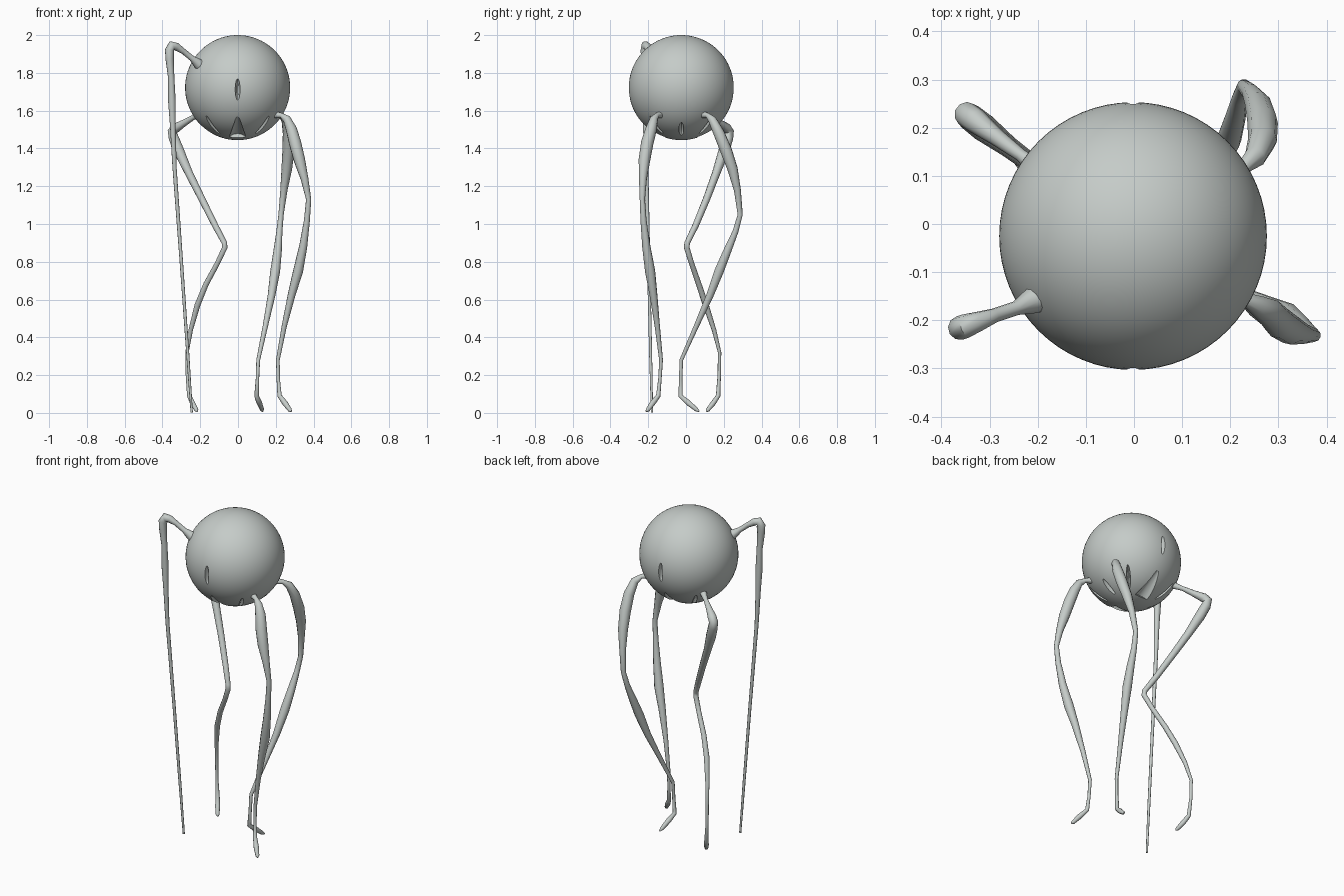
import bpy, math
from mathutils import Vector

CENTRE = Vector((-0.002, -0.025, 1.722))
R = 0.278

grey = bpy.data.materials.new("pale_grey")
grey.diffuse_color = (0.56, 0.60, 0.58, 1)


def direction(azimuth, elevation):
    a, e = math.radians(azimuth), math.radians(elevation)
    return Vector((math.cos(a) * math.cos(e), math.sin(a) * math.cos(e), math.sin(e)))


def activate(ob):
    bpy.ops.object.select_all(action='DESELECT')
    ob.select_set(True)
    bpy.context.view_layer.objects.active = ob


# Round body
bpy.ops.mesh.primitive_uv_sphere_add(segments=64, ring_count=40, radius=R, location=CENTRE)
body = bpy.context.object
body.name = "body"
body.data.materials.append(grey)


def cut(cutter):
    """Carve the cutter out of the body, then discard it."""
    mod = body.modifiers.new("cut", 'BOOLEAN')
    mod.operation, mod.solver, mod.object = 'DIFFERENCE', 'EXACT', cutter
    activate(body)
    bpy.ops.object.modifier_apply(modifier=mod.name)
    bpy.data.objects.remove(cutter)


def slit(azimuth, elevation, half_width, half_height, depth):
    """Lens-shaped groove running up the body surface."""
    out = direction(azimuth, elevation)
    bpy.ops.mesh.primitive_uv_sphere_add(segments=16, ring_count=12, radius=1,
                                         location=CENTRE + out * R)
    c = bpy.context.object
    c.scale = (half_width, depth, half_height)
    c.rotation_euler = (math.radians(elevation), 0, math.radians(azimuth - 90))
    cut(c)


def notch(azimuth):
    """Wedge that opens towards the underside."""
    top = CENTRE + direction(azimuth, -25) * R
    low = CENTRE + direction(azimuth, -72) * R
    axis = top - low
    bpy.ops.mesh.primitive_cone_add(vertices=16, radius1=0.05, radius2=0,
                                    depth=axis.length, location=(top + low) / 2
                                    + direction(azimuth, -48) * 0.022)
    c = bpy.context.object
    c.rotation_mode = 'QUATERNION'
    c.rotation_quaternion = axis.to_track_quat('Z', 'Y')
    cut(c)


# Eye-like slits front and back, wedges and narrow slits round the underside
for az in (-90, 90):
    slit(az, -2, 0.013, 0.058, 0.03)
    notch(az)
for az in (0, 180):
    slit(az, -53, 0.013, 0.055, 0.03)
for az in (-45, 45, 135, 225):
    slit(az, -47, 0.011, 0.075, 0.025)
activate(body)
bpy.ops.object.shade_smooth_by_angle(angle=math.radians(30))


def limb(name, points):
    """Tapered tube through (x, y, z, radius) points."""
    cu = bpy.data.curves.new(name, 'CURVE')
    cu.dimensions = '3D'
    cu.bevel_depth = 1.0
    cu.bevel_resolution = 3
    cu.use_fill_caps = True
    sp = cu.splines.new('POLY')
    sp.points.add(len(points) - 1)
    for p, (x, y, z, r) in zip(sp.points, points):
        p.co = (x, y, z, 1)
        p.radius = r
    ob = bpy.data.objects.new(name, cu)
    bpy.context.collection.objects.link(ob)
    activate(ob)
    bpy.ops.object.convert(target='MESH')
    ob = bpy.context.object
    ob.data.materials.clear()
    ob.data.materials.append(grey)
    bpy.ops.object.shade_smooth_by_angle(angle=math.radians(60))


# Long straight limb with a raised elbow
limb("raised_front_left_limb", [
    (-0.185, -0.145, 1.830, 0.036), (-0.215, -0.162, 1.852, 0.026),
    (-0.245, -0.175, 1.878, 0.015), (-0.29, -0.190, 1.915, 0.015),
    (-0.325, -0.203, 1.938, 0.021), (-0.350, -0.212, 1.945, 0.025),
    (-0.362, -0.216, 1.920, 0.025), (-0.362, -0.217, 1.875, 0.022),
    (-0.354, -0.215, 1.78, 0.017), (-0.350, -0.214, 1.65, 0.020),
    (-0.345, -0.213, 1.52, 0.015), (-0.336, -0.210, 1.30, 0.011),
    (-0.300, -0.198, 0.80, 0.009), (-0.265, -0.187, 0.30, 0.008),
    (-0.245, -0.180, 0.003, 0.006)])

# Bent back left leg
limb("back_left_leg", [
    (-0.195, 0.110, 1.585, 0.020), (-0.235, 0.143, 1.565, 0.013),
    (-0.285, 0.180, 1.535, 0.018), (-0.330, 0.215, 1.508, 0.026),
    (-0.348, 0.228, 1.490, 0.026), (-0.340, 0.222, 1.455, 0.028),
    (-0.312, 0.200, 1.385, 0.029), (-0.260, 0.160, 1.27, 0.022),
    (-0.190, 0.108, 1.13, 0.019), (-0.120, 0.050, 0.99, 0.017),
    (-0.072, 0.006, 0.90, 0.015), (-0.070, 0.004, 0.875, 0.015),
    (-0.110, 0.030, 0.79, 0.014), (-0.170, 0.068, 0.68, 0.015),
    (-0.215, 0.105, 0.57, 0.016), (-0.250, 0.148, 0.44, 0.012),
    (-0.270, 0.178, 0.32, 0.009), (-0.268, 0.176, 0.20, 0.009),
    (-0.258, 0.170, 0.09, 0.012), (-0.240, 0.143, 0.05, 0.014),
    (-0.220, 0.115, 0.015, 0.011), (-0.215, 0.108, 0.008, 0.004)])

# Bowed front right leg
limb("front_right_leg", [
    (0.190, -0.130, 1.580, 0.020), (0.230, -0.155, 1.575, 0.013),
    (0.258, -0.170, 1.555, 0.022), (0.283, -0.185, 1.50, 0.030),
    (0.302, -0.205, 1.43, 0.033), (0.325, -0.220, 1.34, 0.031),
    (0.352, -0.228, 1.24, 0.021), (0.374, -0.231, 1.13, 0.014),
    (0.365, -0.225, 1.02, 0.016), (0.345, -0.210, 0.88, 0.022),
    (0.318, -0.190, 0.75, 0.027), (0.285, -0.173, 0.63, 0.021),
    (0.245, -0.152, 0.46, 0.014), (0.211, -0.132, 0.28, 0.010),
    (0.213, -0.138, 0.18, 0.009), (0.220, -0.147, 0.09, 0.012),
    (0.250, -0.178, 0.05, 0.015), (0.275, -0.203, 0.015, 0.011),
    (0.282, -0.211, 0.008, 0.004)])

# Bowed back right leg
limb("back_right_leg", [
    (0.185, 0.085, 1.580, 0.020), (0.225, 0.115, 1.575, 0.013),
    (0.252, 0.140, 1.550, 0.023), (0.267, 0.175, 1.48, 0.030),
    (0.267, 0.212, 1.39, 0.032), (0.258, 0.247, 1.29, 0.028),
    (0.243, 0.272, 1.18, 0.019), (0.228, 0.287, 1.05, 0.014),
    (0.219, 0.262, 0.96, 0.016), (0.210, 0.220, 0.86, 0.022),
    (0.197, 0.175, 0.75, 0.026), (0.177, 0.126, 0.62, 0.020),
    (0.145, 0.055, 0.46, 0.014), (0.107, -0.025, 0.28, 0.010),
    (0.103, -0.028, 0.18, 0.009), (0.098, -0.030, 0.09, 0.012),
    (0.112, 0.010, 0.055, 0.015), (0.127, 0.055, 0.018, 0.011),
    (0.131, 0.070, 0.008, 0.004)])
